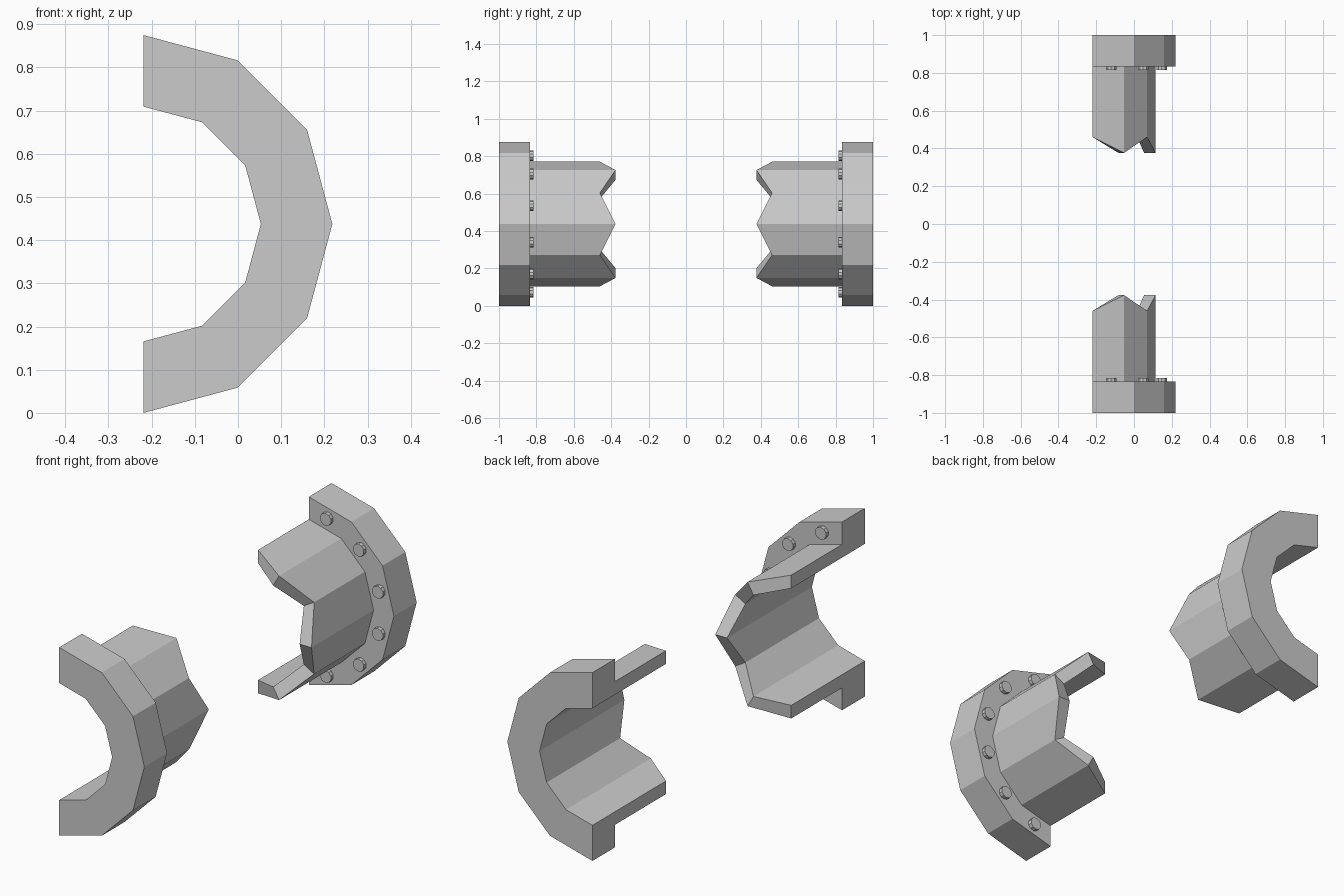
import bpy, bmesh
from math import sin, cos, radians
from mathutils import Matrix

if "Cube" in bpy.data.objects:
    bpy.data.objects.remove(bpy.data.objects["Cube"])

CX, CZ = -0.219, 0.4375          # axis of the half pipe
ANGLES = range(90, -91, -30)     # twelve-sided pipe, half of it
R_IN = 0.272


def finish(name, bm):
    """Make an object and mirror it to the other end of the broken pipe."""
    bmesh.ops.recalc_face_normals(bm, faces=bm.faces)
    me = bpy.data.meshes.new(name)
    bm.to_mesh(me)
    bm.free()
    ob = bpy.data.objects.new(name, me)
    bpy.context.collection.objects.link(ob)
    mod = ob.modifiers.new("Mirror", 'MIRROR')
    mod.use_axis = (False, True, False)
    mod.use_mirror_merge = False
    return ob


def half_ring(name, r_out, y_start, y_ends):
    """Half pipe along y; y_ends cycles over the rim corners."""
    bm = bmesh.new()
    rows = []
    for i, deg in enumerate(ANGLES):
        a = radians(deg)
        y_end = y_ends[i % len(y_ends)]
        corners = ((r_out, y_start), (r_out, y_end), (R_IN, y_end), (R_IN, y_start))
        rows.append([bm.verts.new((CX + r * cos(a), y, CZ + r * sin(a)))
                     for r, y in corners])
    for a, b in zip(rows, rows[1:]):
        for k in range(4):
            n = (k + 1) % 4
            bm.faces.new((a[k], a[n], b[n], b[k]))
    bm.faces.new(rows[0])
    bm.faces.new(rows[-1])
    return finish(name, bm)


# Flange and the pipe with its jagged broken end
half_ring("flange", 0.4375, -1.0, [-0.833])
half_ring("broken_pipe", 0.333, -0.833, [-0.46, -0.377])

# Bolt heads on the flange, one in the middle of each side
bm = bmesh.new()
for deg in range(75, -76, -30):
    a = radians(deg)
    place = (Matrix.Translation((CX + 0.378 * cos(a), -0.829, CZ + 0.378 * sin(a)))
             @ Matrix.Rotation(radians(90), 4, 'X'))
    bmesh.ops.create_cone(bm, cap_ends=True, segments=10, radius1=0.029,
                          radius2=0.029, depth=0.028, matrix=place)
finish("flange_bolts", bm)
